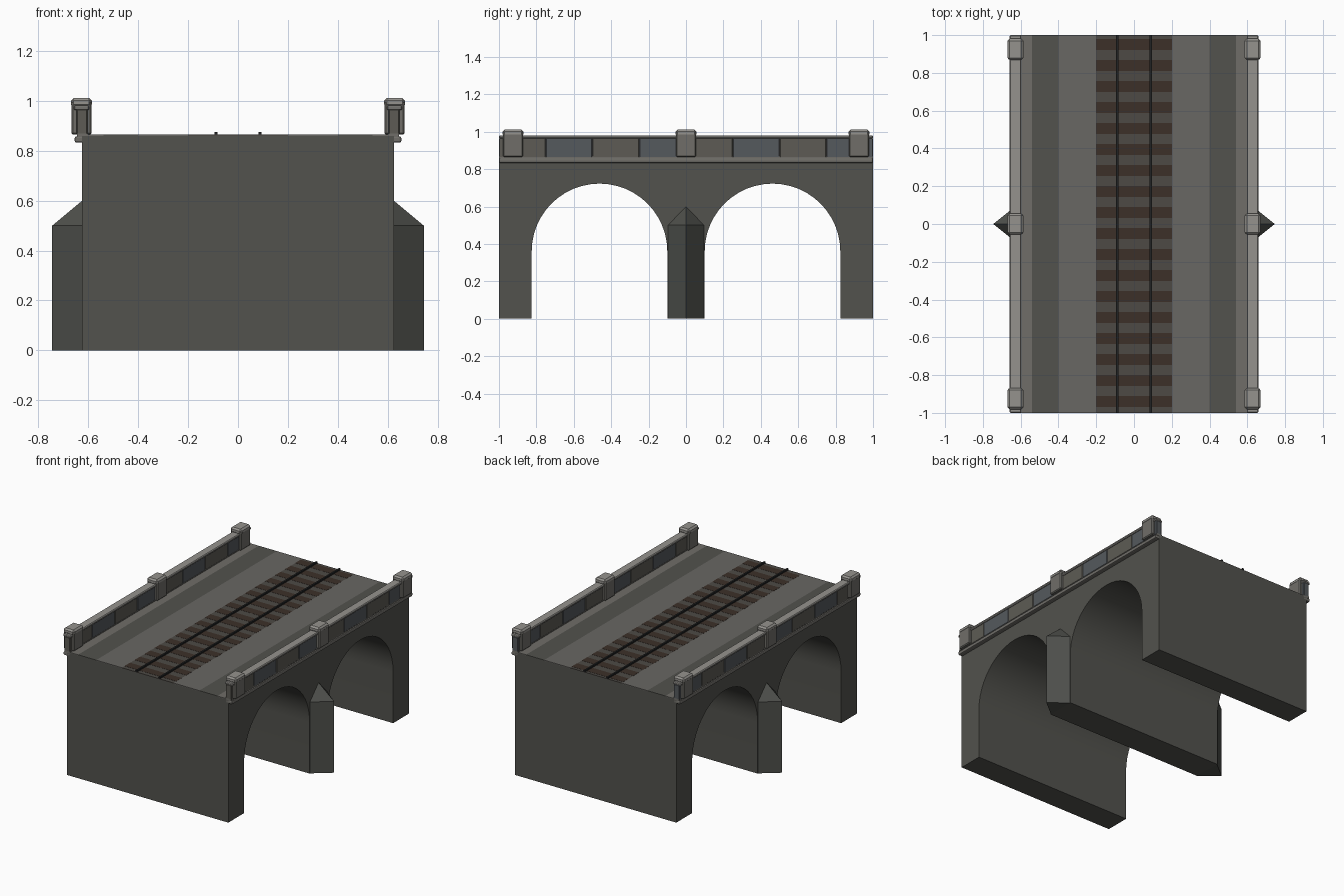
import bpy, bmesh, math

if "Cube" in bpy.data.objects:
    bpy.data.objects.remove(bpy.data.objects["Cube"])


def material(name, r, g, b):
    m = bpy.data.materials.new(name)
    m.diffuse_color = (r, g, b, 1)
    m.use_nodes = True
    m.node_tree.nodes["Principled BSDF"].inputs["Base Color"].default_value = m.diffuse_color
    return m


STONE = material("stone", 0.085, 0.085, 0.075)
PIER = material("pier_stone", 0.075, 0.078, 0.07)
TRIM = material("trim_stone", 0.16, 0.155, 0.14)
CAP = material("cap_stone", 0.30, 0.29, 0.27)
PANELS = [material("panel_warm", 0.11, 0.105, 0.09), material("panel_cool", 0.09, 0.10, 0.11)]
PATH = material("path", 0.14, 0.135, 0.125)
BALLAST = material("ballast", 0.075, 0.068, 0.06)
WOOD = material("sleeper_wood", 0.045, 0.03, 0.022)
IRON = material("rail_iron", 0.015, 0.016, 0.017)


def finish(name, bm, mat):
    bmesh.ops.recalc_face_normals(bm, faces=bm.faces)
    me = bpy.data.meshes.new(name)
    bm.to_mesh(me)
    bm.free()
    ob = bpy.data.objects.new(name, me)
    bpy.context.collection.objects.link(ob)
    me.materials.append(mat)
    return ob


def box(name, x, y, z, mat, bevel=0.0, segments=1):
    """Box from (min, max) ranges on each axis, optionally bevelled."""
    bm = bmesh.new()
    bmesh.ops.create_cube(bm, size=1)
    for v in bm.verts:
        for i, (a, b) in enumerate((x, y, z)):
            v.co[i] = (a + b) / 2 + v.co[i] * (b - a)
    if bevel:
        bmesh.ops.bevel(bm, geom=bm.edges[:], offset=bevel, segments=segments,
                        profile=0.5, affect='EDGES')
    return finish(name, bm, mat)


# bridge body: side profile with two round arches, extruded across the width
HALF_W, TOP, SEG = 0.625, 0.86, 24
RADIUS, SPRING = 0.3625, 0.36


def arch(cy):
    pts = [(cy - RADIUS, 0)]
    for i in range(SEG + 1):
        a = math.pi * (1 - i / SEG)
        pts.append((cy + RADIUS * math.cos(a), SPRING + RADIUS * math.sin(a)))
    return pts + [(cy + RADIUS, 0)]


profile = [(-1, 0)] + arch(-0.4625) + arch(0.4625) + [(1, 0), (1, TOP), (-1, TOP)]
bm = bmesh.new()
face = bm.faces.new([bm.verts.new((-HALF_W, y, z)) for y, z in profile])
side = bmesh.ops.extrude_face_region(bm, geom=[face])
bmesh.ops.translate(bm, vec=(2 * HALF_W, 0, 0),
                    verts=[g for g in side["geom"] if isinstance(g, bmesh.types.BMVert)])
body = finish("arched_body", bm, STONE)
bpy.context.view_layer.objects.active = body
body.select_set(True)
bpy.ops.object.shade_smooth_by_angle(angle=math.radians(30))

# deck surface strips and track
DECK = 0.865
box("track_bed", (-0.2, 0.2), (-1, 1), (TOP, DECK), BALLAST)
for i in range(18):
    y = -0.94 + i * 1.89 / 17
    box(f"sleeper_{i}", (-0.2, 0.2), (y - 0.03, y + 0.03), (TOP, DECK + 0.001), WOOD)

for s, label in ((-1, "left"), (1, "right")):
    def sx(a, b):
        return tuple(sorted((s * a, s * b)))

    box(f"rail_{label}", sx(0.083, 0.095), (-1, 1), (TOP, 0.876), IRON)
    box(f"path_{label}", sx(0.2, 0.4), (-1, 1), (TOP, DECK), PATH)
    box(f"stone_border_{label}", sx(0.4, 0.54), (-1, 1), (TOP, DECK), STONE)
    box(f"kerb_{label}", sx(0.54, HALF_W), (-1, 1), (TOP, DECK), TRIM)

    # cornice ledge under the parapet
    box(f"cornice_{label}", sx(0.60, 0.655), (-1, 1), (0.833, 0.858), TRIM, 0.007, 2)
    box(f"parapet_foot_{label}", sx(0.602, 0.646), (-1, 1), (0.855, 0.87), TRIM)

    # parapet wall panels and coping
    for i in range(8):
        y = -1 + i * 0.25
        box(f"parapet_panel_{label}_{i}", sx(0.604, 0.648), (y, y + 0.25),
            (0.862, 0.967), PANELS[i % 2], 0.004)
    box(f"coping_{label}", sx(0.597, 0.658), (-1, 1), (0.963, 0.981), CAP, 0.005)

    # posts with lighter caps
    for i, y in enumerate((-0.925, 0, 0.925)):
        box(f"post_{label}_{i}", sx(0.587, 0.668), (y - 0.054, y + 0.054),
            (0.865, 1.0), TRIM, 0.006)
        box(f"post_cap_{label}_{i}", sx(0.586, 0.67), (y - 0.056, y + 0.056),
            (0.975, 1.012), CAP, 0.011)

    # pointed cutwater on the central pier
    bm = bmesh.new()
    tri = [(0.62, -0.1), (0.745, 0), (0.62, 0.1)]
    low = [bm.verts.new((s * x, y, 0)) for x, y in tri]
    high = [bm.verts.new((s * x, y, 0.5)) for x, y in tri]
    apex = bm.verts.new((s * 0.62, 0, 0.604))
    bm.faces.new(low)
    for i in range(2):
        bm.faces.new((low[i], low[i + 1], high[i + 1], high[i]))
        bm.faces.new((high[i], high[i + 1], apex))
    bm.faces.new((low[2], low[0], high[0], apex, high[2]))
    finish(f"cutwater_{label}", bm, PIER)
